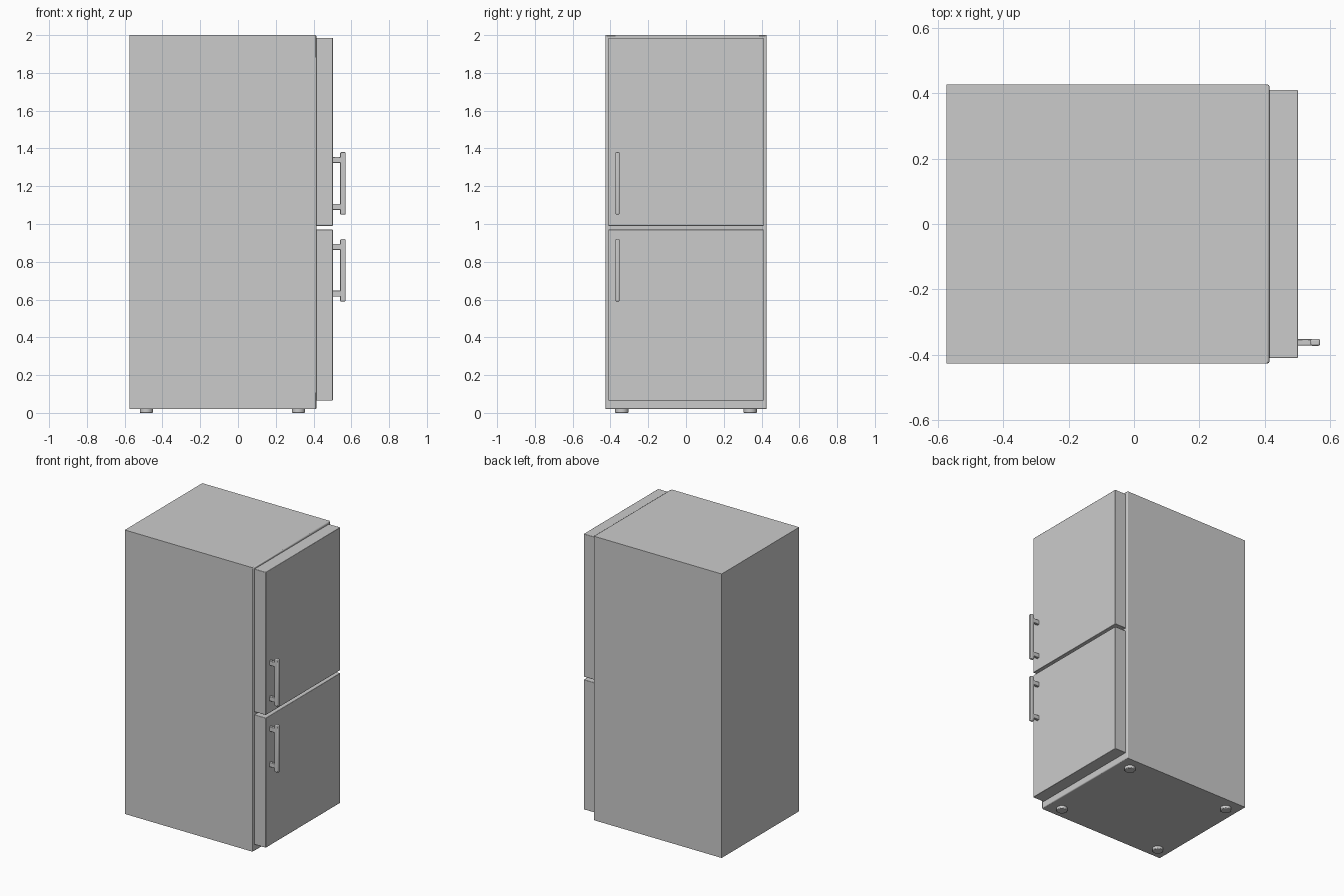
import bpy

if "Cube" in bpy.data.objects:
    bpy.data.objects.remove(bpy.data.objects["Cube"])


def finish(obj, name, bevel, segments=2):
    obj.name = name
    if bevel:
        mod = obj.modifiers.new("rounded_edges", "BEVEL")
        mod.width = bevel
        mod.segments = segments
        mod.limit_method = "ANGLE"
    bpy.ops.object.shade_smooth_by_angle()
    return obj


def box(name, x, y, z, bevel=0.0):
    """Box from (min, max) ranges on each axis."""
    bpy.ops.mesh.primitive_cube_add(size=1, location=[sum(r) / 2 for r in (x, y, z)])
    obj = bpy.context.object
    obj.scale = [r[1] - r[0] for r in (x, y, z)]
    bpy.ops.object.transform_apply(location=False, rotation=False, scale=True)
    return finish(obj, name, bevel)


# Cabinet with a slim front rim that sits behind the doors
box("cabinet", (-0.574, 0.408), (-0.427, 0.427), (0.02, 2.0))
box("cabinet_front_rim", (0.400, 0.415), (-0.427, 0.427), (0.02, 2.0), 0.006)

# Doors, each with a bar handle on two posts
for label, bottom, top, grip_bottom in (("upper", 0.99, 1.986, 1.05),
                                        ("lower", 0.065, 0.97, 0.59)):
    box(label + "_door", (0.413, 0.502), (-0.411, 0.411), (bottom, top), 0.003)
    box(label + "_handle_grip", (0.541, 0.57), (-0.373, -0.352),
        (grip_bottom, grip_bottom + 0.33), 0.005)
    for side, offset in (("bottom", 0.025), ("top", 0.273)):
        z = grip_bottom + offset
        box(f"{label}_handle_{side}_post", (0.498, 0.548), (-0.372, -0.353),
            (z, z + 0.032), 0.003)

# Round feet at the four corners
for x_name, x in (("back", -0.485), ("front", 0.32)):
    for y_name, y in (("left", -0.34), ("right", 0.34)):
        bpy.ops.mesh.primitive_cylinder_add(vertices=32, radius=0.035, depth=0.025,
                                            location=(x, y, 0.0125))
        finish(bpy.context.object, f"{x_name}_{y_name}_foot", 0.004)
